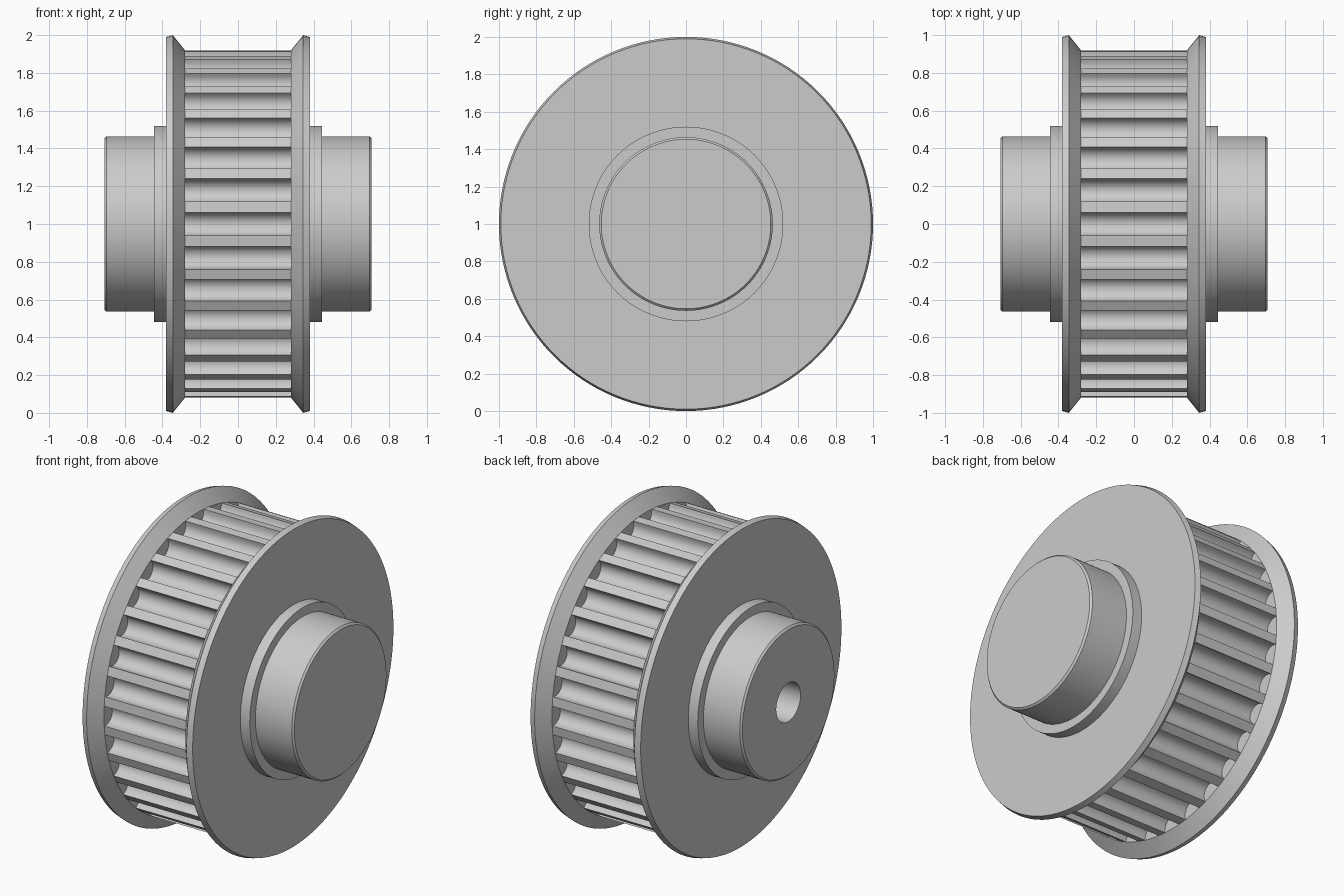
import bpy, bmesh, math
from mathutils import Vector, Matrix

cube = bpy.data.objects.get("Cube")
if cube:
    bpy.data.objects.remove(cube, do_unlink=True)

TEETH = 32
TOOTH_R = 0.92       # radius over the tooth lands
GROOVE_R = 0.062     # radius of the round groove bottom
GROOVE_C = 0.90      # distance of the groove arc centre from the axis
HALF_BELT = 0.281    # half width between the flanges
AXIS_Z = 1.0         # height of the axis, so the flanges rest on the ground

steel = bpy.data.materials.new("plain_grey_metal")
steel.use_nodes = True
grey = (0.6, 0.6, 0.6, 1)
steel.diffuse_color = grey
steel.node_tree.nodes["Principled BSDF"].inputs["Base Color"].default_value = grey


def finish(bm, name):
    """Raise the part to the axis height and make it a shaded object."""
    bmesh.ops.translate(bm, vec=(0, 0, AXIS_Z), verts=bm.verts[:])
    bmesh.ops.recalc_face_normals(bm, faces=bm.faces[:])
    mesh = bpy.data.meshes.new(name)
    bm.to_mesh(mesh)
    bm.free()
    mesh.materials.append(steel)
    obj = bpy.data.objects.new(name, mesh)
    bpy.context.collection.objects.link(obj)
    bpy.ops.object.select_all(action='DESELECT')
    obj.select_set(True)
    bpy.context.view_layer.objects.active = obj
    bpy.ops.object.shade_smooth_by_angle(angle=math.radians(28))


def lathe(name, profile, side, steps=128):
    """Spin (x, radius) points about the x axis; side mirrors along x."""
    bm = bmesh.new()
    verts = [bm.verts.new((side * x, 0, r)) for x, r in profile]
    edges = [bm.edges.new(pair) for pair in zip(verts, verts[1:])]
    bmesh.ops.spin(bm, geom=verts + edges, cent=(0, 0, 0), axis=(1, 0, 0),
                   angle=math.tau, steps=steps)
    bmesh.ops.remove_doubles(bm, verts=bm.verts[:], dist=1e-5)
    finish(bm, name)


# Toothed ring: one round-bottomed groove repeated about the axis
edge_r = math.sqrt(TOOTH_R ** 2 - GROOVE_R ** 2)
groove = [(edge_r, -GROOVE_R)]
for i in range(13):
    a = math.pi * i / 12
    groove.append((GROOVE_C - GROOVE_R * math.sin(a), -GROOVE_R * math.cos(a)))
groove.append((edge_r, GROOVE_R))

bm = bmesh.new()
outline = []
for t in range(TEETH):
    turn = Matrix.Rotation(math.tau * t / TEETH, 3, 'X')
    for r, s in groove:
        outline.append(bm.verts.new(turn @ Vector((-HALF_BELT - 0.01, r, s))))
cap = bm.faces.new(outline)
new = bmesh.ops.extrude_face_region(bm, geom=[cap])["geom"]
bmesh.ops.translate(bm, vec=(2 * HALF_BELT + 0.02, 0, 0),
                    verts=[v for v in new if isinstance(v, bmesh.types.BMVert)])
finish(bm, "toothed_ring")

# Flared flanges and stepped hubs on both sides; the right hub has a bore
flange = [(HALF_BELT, 0), (HALF_BELT, TOOTH_R), (0.345, 1.0),
          (0.38, 0.99), (0.38, 0)]
hub = [(0.37, 0), (0.37, 0.52), (0.445, 0.52), (0.445, 0.464),
       (0.696, 0.464), (0.707, 0.453)]
bore = [(0.707, 0.12), (0.395, 0.12), (0.395, 0)]
for label, side, end in (("left", 1, [(0.707, 0)]), ("right", -1, bore)):
    lathe(label + "_flange", flange, side)
    lathe(label + "_hub", hub + end, side)
